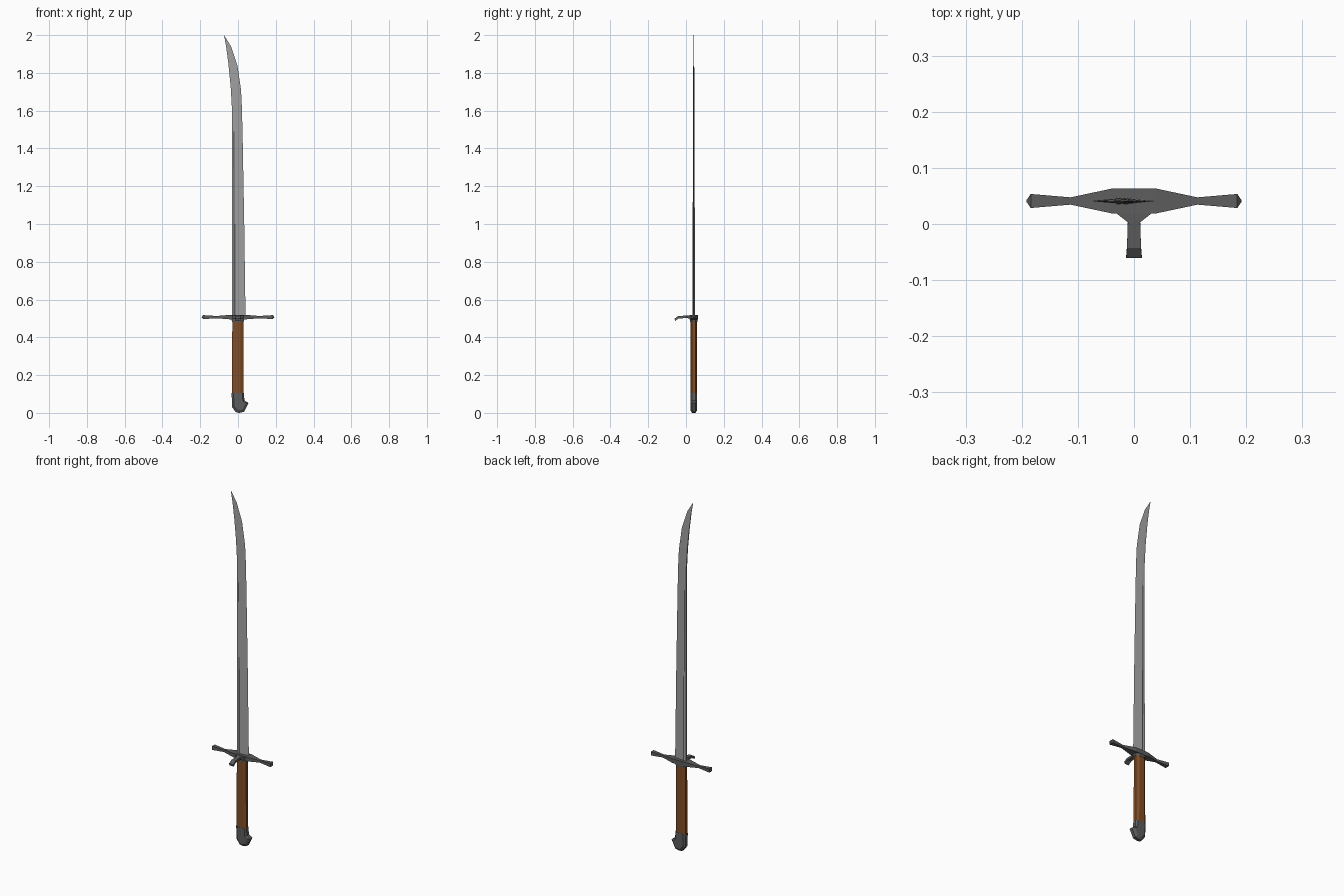
import bpy, bmesh

if "Cube" in bpy.data.objects:
    bpy.data.objects.remove(bpy.data.objects["Cube"])

YC = 0.041  # depth of the sword's centre plane


def material(name, rgb):
    m = bpy.data.materials.new(name)
    m.diffuse_color = (*rgb, 1)
    m.use_nodes = True
    m.node_tree.nodes["Principled BSDF"].inputs["Base Color"].default_value = m.diffuse_color
    return m


STEEL = material("steel", (0.36, 0.36, 0.36))
IRON = material("dark_iron", (0.11, 0.11, 0.11))
WOOD = material("wood", (0.22, 0.075, 0.02))


def loft(name, rings, mat):
    """Skin a list of equal-sized point rings and cap both ends."""
    bm = bmesh.new()
    vs = [[bm.verts.new(p) for p in r] for r in rings]
    n = len(rings[0])
    for a, b in zip(vs, vs[1:]):
        for i in range(n):
            j = (i + 1) % n
            bm.faces.new((a[i], a[j], b[j], b[i]))
    bm.faces.new(vs[0])
    bm.faces.new(vs[-1])
    bmesh.ops.remove_doubles(bm, verts=bm.verts, dist=1e-5)
    bmesh.ops.recalc_face_normals(bm, faces=bm.faces)
    me = bpy.data.meshes.new(name)
    bm.to_mesh(me)
    bm.free()
    me.materials.append(mat)
    ob = bpy.data.objects.new(name, me)
    bpy.context.collection.objects.link(ob)
    return ob


def octagon(x0, x1, hy, z):
    """Chamfered rectangle lying flat at height z."""
    cx, cy = (x1 - x0) * 0.25, hy * 0.5
    pts = [(x0 + cx, -hy), (x1 - cx, -hy), (x1, -hy + cy), (x1, hy - cy),
           (x1 - cx, hy), (x0 + cx, hy), (x0, hy - cy), (x0, -hy + cy)]
    return [(x, YC + y, z) for x, y in pts]


# Blade: flat spine on the left, shallow fuller, single edge on the right
# (z left, x left, z right, x right, half thickness, fuller depth)
stations = [(0.50, -0.032, 0.50, 0.040, 0.0065, 0.003),
            (1.00, -0.031, 1.00, 0.033, 0.0055, 0.0025),
            (1.49, -0.031, 1.49, 0.024, 0.0045, 0.0015),
            (1.52, -0.031, 1.52, 0.023, 0.0044, 0),
            (1.61, -0.032, 1.61, 0.021, 0.004, 0),
            (1.73, -0.039, 1.71, 0.016, 0.0035, 0),
            (1.85, -0.051, 1.84, -0.003, 0.0025, 0),
            (1.94, -0.063, 1.94, -0.037, 0.0015, 0),
            (2.00, -0.074, 2.00, -0.0735, 0.0002, 0)]
rings = []
for zl, xl, zr, xr, t, d in stations:
    prof = [(0, t), (0.10, t), (0.16, t - d), (0.22, t * 0.97)]
    side = [(u, -h) for u, h in prof] + [(1, 0)] + [(u, h) for u, h in reversed(prof)]
    rings.append([(xl + (xr - xl) * u, YC + h, zl + (zr - zl) * u) for u, h in side])
loft("blade", rings, STEEL)

# Wooden grip
loft("grip", [octagon(-0.033, 0.030, 0.017, 0.09),
              octagon(-0.030, 0.028, 0.017, 0.49)], WOOD)

# Pommel cap with a beak hooking to the right
outline = [(-0.034, 0.105), (-0.031, 0.03), (-0.012, 0.004), (0.006, 0),
           (0.033, 0.006), (0.056, 0.052), (0.034, 0.066), (0.031, 0.105)]
cx, cz = 0.004, 0.052
loft("pommel", [[(cx + (x - cx) * s, YC + y, cz + (z - cz) * (s if z < 0.1 else 1))
                 for x, z in outline]
                for y, s in ((-0.018, 0.72), (-0.009, 1), (0.009, 1), (0.018, 0.72))], IRON)

# Crossguard: waisted arms with flared, pointed ends
half = [(0.040, 0.022, 0.012), (0.113, 0.0065, 0.006),
        (0.184, 0.0125, 0.0105), (0.192, 0.001, 0.001)]
arms = [(-x, y, z) for x, y, z in reversed(half)] + half
loft("crossguard", [[(x, YC - y, 0.507 - z), (x, YC + y, 0.507 - z),
                     (x, YC + y, 0.507 + z), (x, YC - y, 0.507 + z)]
                    for x, y, z in arms], IRON)

# Collar between guard and grip
loft("guard_collar", [octagon(-0.032, 0.030, 0.019, 0.482),
                      octagon(-0.036, 0.036, 0.021, 0.505)], IRON)

# Side lug projecting forward and bending down
lug = [(0.024, 0.507, 0.034, 0.010), (0.006, 0.509, 0.011, 0.007),
       (-0.040, 0.506, 0.0125, 0.006), (-0.0575, 0.493, 0.014, 0.006)]
loft("side_lug", [[(-w, y, z - h), (w, y, z - h), (w, y - 0.003, z + h), (-w, y - 0.003, z + h)]
                  for y, z, w, h in lug], IRON)
